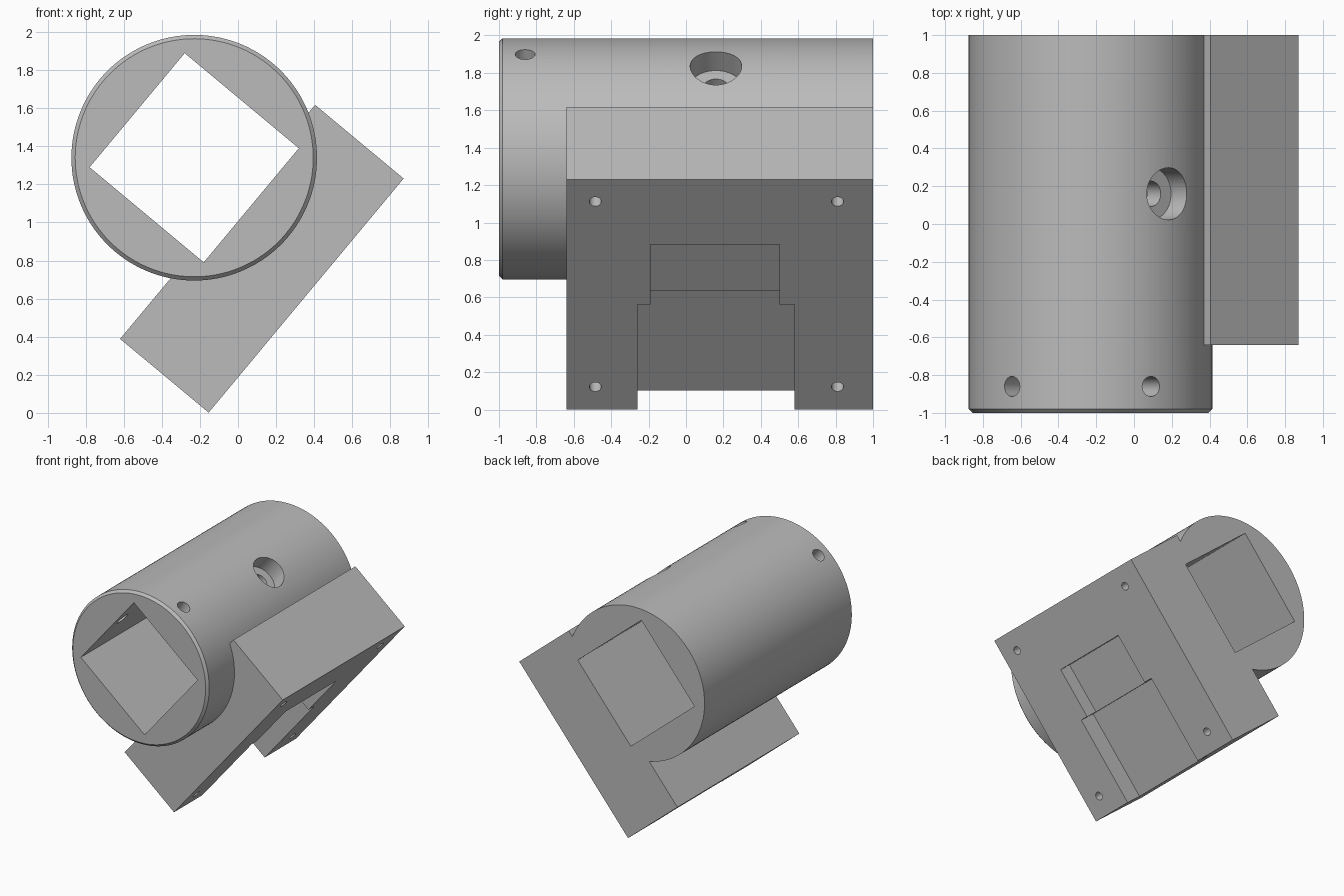
import bpy, bmesh, math
from mathutils import Matrix, Vector

if "Cube" in bpy.data.objects:
    bpy.data.objects.remove(bpy.data.objects["Cube"], do_unlink=True)

grey = bpy.data.materials.new("plain grey")
grey.use_nodes = True
COLOUR = (0.5, 0.5, 0.5, 1)
grey.diffuse_color = COLOUR
grey.node_tree.nodes["Principled BSDF"].inputs["Base Color"].default_value = COLOUR

# Working frame: barrel axis along y, x points out through the mounting face
RADIUS, HALF, FACE = 0.645, 0.39, 0.915


def finish(name, bm):
    mesh = bpy.data.meshes.new(name)
    bm.to_mesh(mesh)
    bm.free()
    mesh.materials.append(grey)
    ob = bpy.data.objects.new(name, mesh)
    bpy.context.collection.objects.link(ob)
    return ob


def box(name, x, y, z):
    bm = bmesh.new()
    bmesh.ops.create_cube(bm, size=1)
    for v in bm.verts:
        v.co = [lo + (c + 0.5) * (hi - lo) for c, (lo, hi) in zip(v.co, (x, y, z))]
    return finish(name, bm)


def rod(name, start, end, radius, sides=32, chamfer=0):
    start, end = Vector(start), Vector(end)
    axis = end - start
    place = Matrix.Translation((start + end) / 2) @ axis.to_track_quat("Z", "Y").to_matrix().to_4x4()
    bm = bmesh.new()
    bmesh.ops.create_cone(bm, cap_ends=True, segments=sides, radius1=radius,
                          radius2=radius, depth=axis.length, matrix=place)
    if chamfer:
        rim = [e for e in bm.edges if all((v.co - start).dot(axis) < 0.01 for v in e.verts)]
        bmesh.ops.bevel(bm, geom=rim, offset=chamfer, segments=1, affect="EDGES")
    return finish(name, bm)


def combine(target, other, operation):
    mod = target.modifiers.new("combine", "BOOLEAN")
    mod.operation, mod.solver, mod.object = operation, "EXACT", other
    graph = bpy.context.evaluated_depsgraph_get()
    target_mesh = bpy.data.meshes.new_from_object(target.evaluated_get(graph))
    target.modifiers.clear()
    target.data = target_mesh
    bpy.data.objects.remove(other, do_unlink=True)


# Barrel fused with the mounting block
body = rod("barrel_with_mounting_block", (0, -1, 0), (0, 1, 0), RADIUS, 128, 0.02)
combine(body, box("mounting_block", (0.31, FACE), (-0.64, 1), (-0.98, 0.62)), "UNION")

# Square bore right through the barrel
cutters = [box("square_bore", (-HALF, HALF), (-1.2, 1.2), (-HALF, HALF))]

# Stepped recess in the mounting face, open at the lower end
cutters.append(box("lower_recess", (FACE - 0.156, 1.2), (-0.26, 0.58), (-1.2, -0.25)))
cutters.append(box("upper_recess", (FACE - 0.117, 1.2), (-0.19, 0.5), (-0.3, 0.166)))

# Four blind screw holes in the mounting face
for y in (-0.485, 0.81):
    for z in (-0.824, 0.465):
        cutters.append(rod("screw_hole", (FACE - 0.3, y, z), (1.2, y, z), 0.032, 24))

# Counterbored hole in the barrel
cutters.append(rod("counterbore", (0, 0.16, 0.5), (0, 0.16, 0.9), 0.138, 48))
cutters.append(rod("bolt_hole", (0, 0.16, 0.3), (0, 0.16, 0.6), 0.067, 32))

# Two set screw holes near the front rim
tilt = math.radians(10)
for d in (Vector((-math.sin(tilt), 0, math.cos(tilt))),
          Vector((-math.cos(tilt), 0, math.sin(tilt)))):
    offset = Vector((0, -0.86, 0))
    cutters.append(rod("set_screw_hole", offset + d * 0.3, offset + d * 0.8, 0.053, 32))

for cutter in cutters:
    combine(body, cutter, "DIFFERENCE")

# Turn into the final pose
body.data.transform(Matrix.Translation((-0.23, 0, 1.34)) @ Matrix.Rotation(math.radians(39.8), 4, "Y"))
body.data.materials.clear()
body.data.materials.append(grey)
for poly in body.data.polygons:
    poly.material_index = 0

bpy.ops.object.select_all(action="DESELECT")
body.select_set(True)
bpy.context.view_layer.objects.active = body
bpy.ops.object.shade_smooth_by_angle(angle=math.radians(30))
